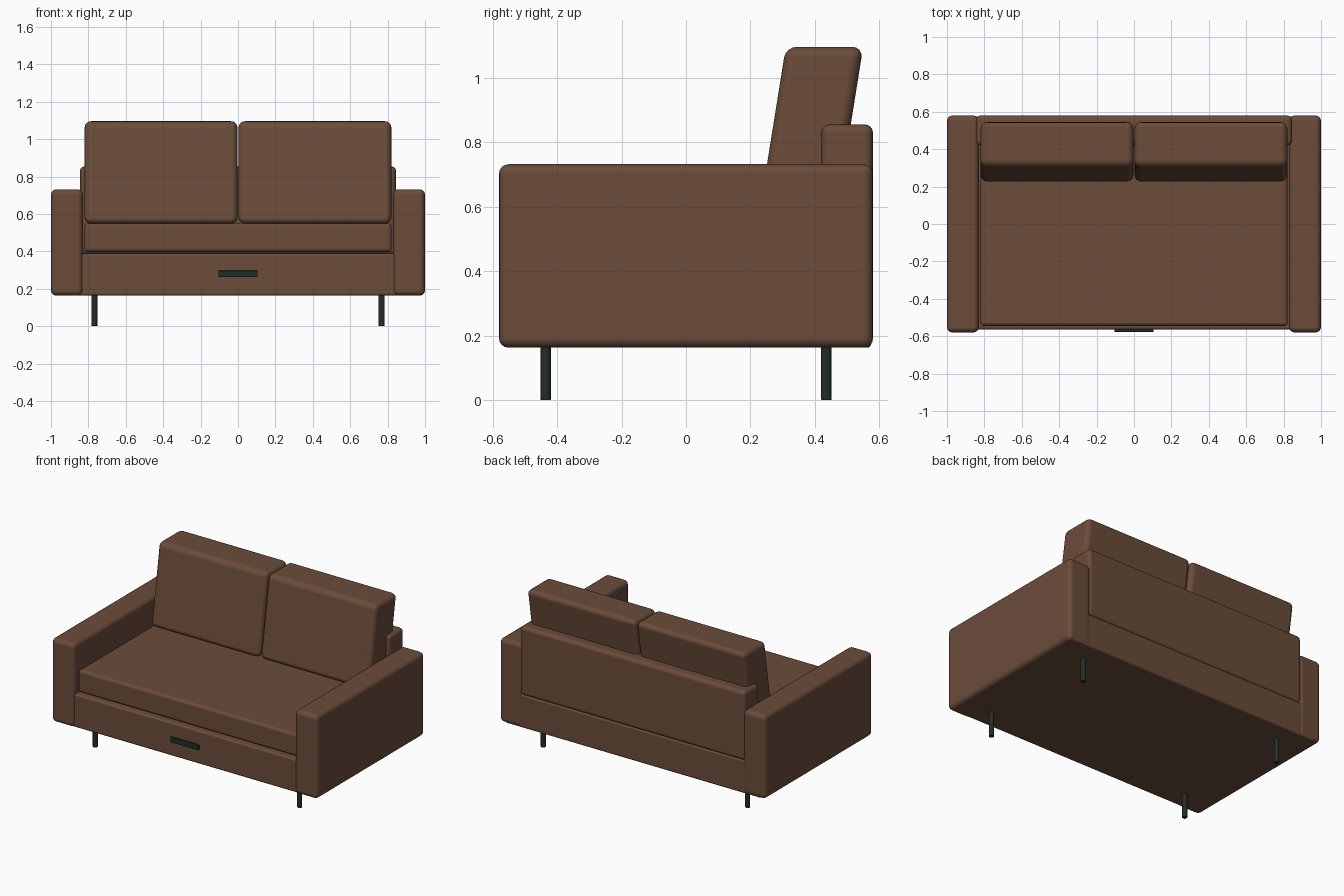
import bpy, bmesh
from mathutils import Matrix

if "Cube" in bpy.data.objects:
    bpy.data.objects.remove(bpy.data.objects["Cube"])


def material(name, rgb):
    m = bpy.data.materials.new(name)
    m.diffuse_color = (*rgb, 1)
    m.use_nodes = True
    m.node_tree.nodes["Principled BSDF"].inputs["Base Color"].default_value = m.diffuse_color
    return m


leather = material("brown_leather", (0.145, 0.072, 0.042))
metal = material("dark_green_metal", (0.016, 0.027, 0.020))


def finish(bm, name, mat, radius, segments=4):
    """Turn a bmesh into a smooth object with rounded edges."""
    me = bpy.data.meshes.new(name)
    bm.to_mesh(me)
    bm.free()
    me.materials.append(mat)
    for p in me.polygons:
        p.use_smooth = True
    ob = bpy.data.objects.new(name, me)
    bpy.context.collection.objects.link(ob)
    bev = ob.modifiers.new("rounding", 'BEVEL')
    bev.width = radius
    bev.segments = segments
    bev.limit_method = 'ANGLE'
    bev.harden_normals = True
    return ob


def box(name, x, y, z, radius, mat=leather, lean=0.0):
    """Rounded box from (min, max) ranges; lean shifts y with height."""
    bm = bmesh.new()
    bmesh.ops.create_cube(bm, size=1)
    for v in bm.verts:
        v.co = [r[0] if c < 0 else r[1] for c, r in zip(v.co, (x, y, z))]
        v.co.y += lean * (v.co.z - z[0])
    return finish(bm, name, mat, radius)


# Frame: base, backrest and seat
box("base", (-0.96, 0.96), (-0.565, 0.575), (0.163, 0.39), 0.014)
box("backrest", (-0.845, 0.845), (0.42, 0.58), (0.385, 0.855), 0.026)
box("seat_cushion", (-0.822, 0.822), (-0.545, 0.45), (0.397, 0.55), 0.02)

# Mirrored arms and leaning back cushions
for side, s in (("left", -1), ("right", 1)):
    box(side + "_arm", sorted((s * 0.829, s)), (-0.58, 0.58), (0.163, 0.732), 0.03)
    box(side + "_back_cushion", sorted((s * 0.003, s * 0.82)),
        (0.222, 0.462), (0.549, 1.096), 0.034, lean=0.16)

    # Round legs
    for place, y in (("front", -0.435), ("back", 0.435)):
        bm = bmesh.new()
        bmesh.ops.create_cone(bm, cap_ends=True, segments=24, radius1=0.016,
                              radius2=0.016, depth=0.18,
                              matrix=Matrix.Translation((s * 0.768, y, 0.09)))
        leg = finish(bm, f"{side}_{place}_leg", metal, 0.002, 1)
        leg.modifiers["rounding"].angle_limit = 1.0

# Pull handle on the front of the base
box("front_handle", (-0.105, 0.105), (-0.577, -0.55), (0.262, 0.297), 0.003, metal)
